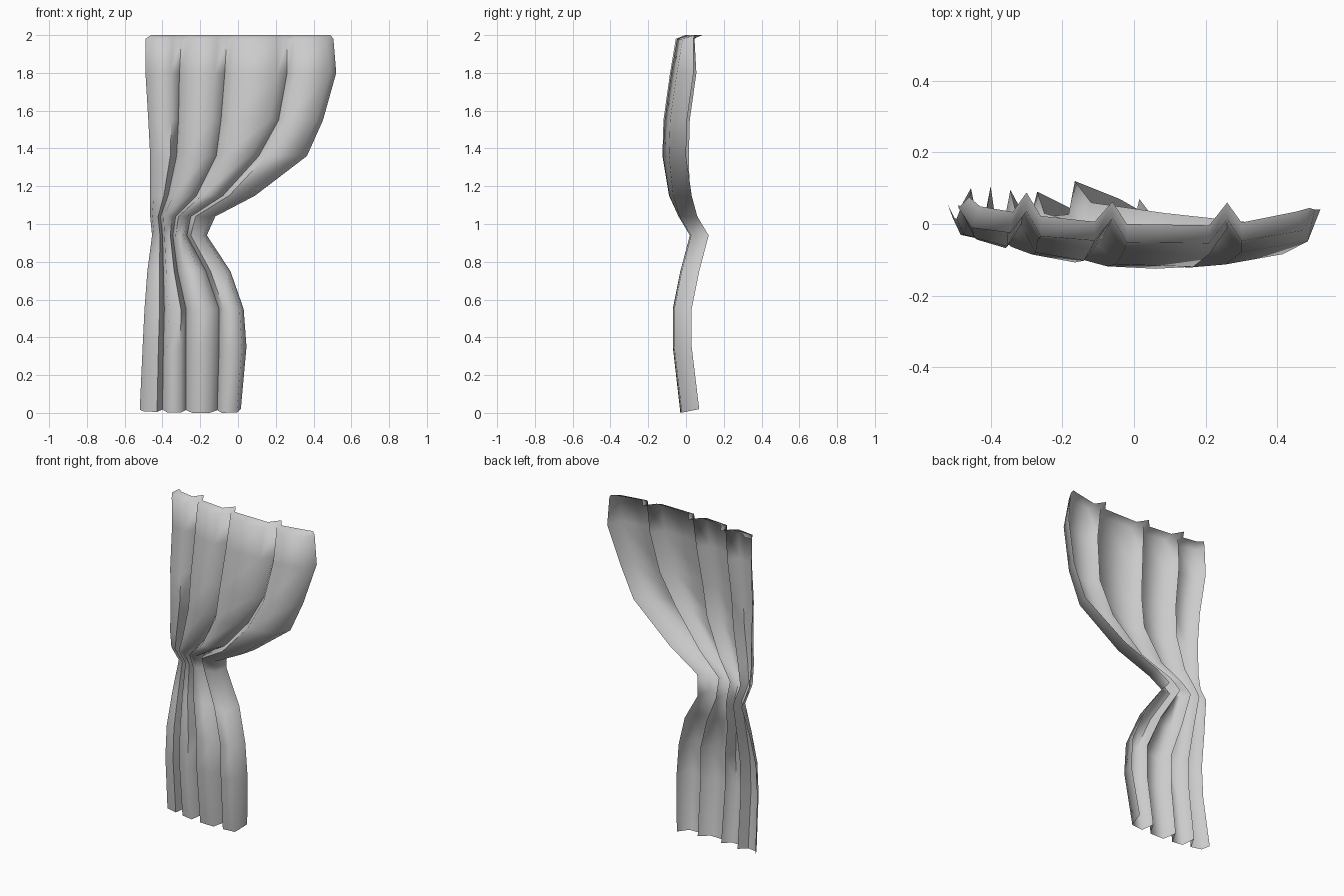
import bpy
import bmesh
import math

default_cube = bpy.data.objects.get("Cube")
if default_cube:
    bpy.data.objects.remove(default_cube, do_unlink=True)

# Cloth material
cloth = bpy.data.materials.new("grey cloth")
cloth.use_nodes = True
grey = (0.6, 0.6, 0.6, 1.0)
cloth.diffuse_color = grey
cloth.node_tree.nodes["Principled BSDF"].inputs["Base Color"].default_value = grey

# Rows from hem to top: height, fold positions from right side to left, front depth
ROWS = [
    (0.0, (-.52, -.40, -.275, -.11, .015), -.03),
    (.35, (-.505, -.395, -.275, -.10, .045), -.07),
    (.55, (-.495, -.39, -.275, -.10, .03), -.07),
    (.75, (-.48, -.395, -.32, -.17, -.04), -.03),
    (.94, (-.455, -.40, -.345, -.27, -.165), .02),
    (1.04, (-.465, -.41, -.33, -.25, -.12), -.04),
    (1.15, (-.465, -.37, -.22, -.08, .09), -.09),
    (1.36, (-.465, -.325, -.115, .11, .365), -.125),
    (1.55, (-.475, -.315, -.09, .215, .45), -.12),
    (1.8, (-.49, -.31, -.07, .26, .52), -.085),
    (1.98, (-.49, -.30, -.06, .26, .505), -.055),
    (2.0, (-.46, -.30, -.06, .26, .49), -.005),
]
# Shape of each zone, by its upper limit: bow at right side and left side,
# curl of the right-side and left-side edges, pleat depth
ZONES = [
    (0.8, .045, .01, .04, .09, .07),
    (1.1, .03, .01, .05, .09, .07),
    (1.2, .06, .03, .05, .09, .07),
    (1.9, .09, .045, .05, .08, .07),
    (1.99, .05, .045, .05, .05, .065),
    (2.1, .06, .05, .02, 0, .06),
]
BOW_CENTRE = 0.3


def cross_section(height, folds, front):
    """Pleated outline: each panel has two front corners between deep folds."""
    zone = next(z for z in ZONES if height < z[0])
    bow_start, bow_end, curl_start, curl_end, pleat = zone[1:]
    left, right = folds[0], folds[-1]

    def point(x, depth):
        # The cloth bows forward, most of all past the middle
        t = 2 * (x - left) / (right - left) - 1 - BOW_CENTRE
        if t < 0:
            bow = bow_start * (t / (1 + BOW_CENTRE)) ** 2
        else:
            bow = bow_end * (t / (1 - BOW_CENTRE)) ** 2
        y = front + bow + depth
        # The hem rises toward the back
        lift = 0.2 * (y - front) if height == 0 else 0
        return (x, y, height + lift)

    points = [point(left, curl_start)]
    for start, end in zip(folds, folds[1:]):
        corner = min(0.05, 0.24 * (end - start))
        points.append(point(start + corner * 0.8, 0))
        points.append(point(end - corner * (0.7 if end == right else 1), 0))
        points.append(point(end, curl_end if end == right else pleat))
    return points


def build_curtain():
    """Skin the cross-sections into one open sheet."""
    bm = bmesh.new()
    rings = [[bm.verts.new(p) for p in cross_section(*row)] for row in ROWS]
    for low, high in zip(rings, rings[1:]):
        for i in range(len(low) - 1):
            bm.faces.new((low[i], low[i + 1], high[i + 1], high[i]))
    mesh = bpy.data.meshes.new("curtain")
    bm.to_mesh(mesh)
    bm.free()
    mesh.materials.append(cloth)
    curtain = bpy.data.objects.new("curtain", mesh)
    bpy.context.collection.objects.link(curtain)
    return curtain


# Smooth panels with crisp fold lines
curtain = build_curtain()
bpy.ops.object.select_all(action="DESELECT")
curtain.select_set(True)
bpy.context.view_layer.objects.active = curtain
bpy.ops.object.shade_smooth_by_angle(angle=math.radians(75))
